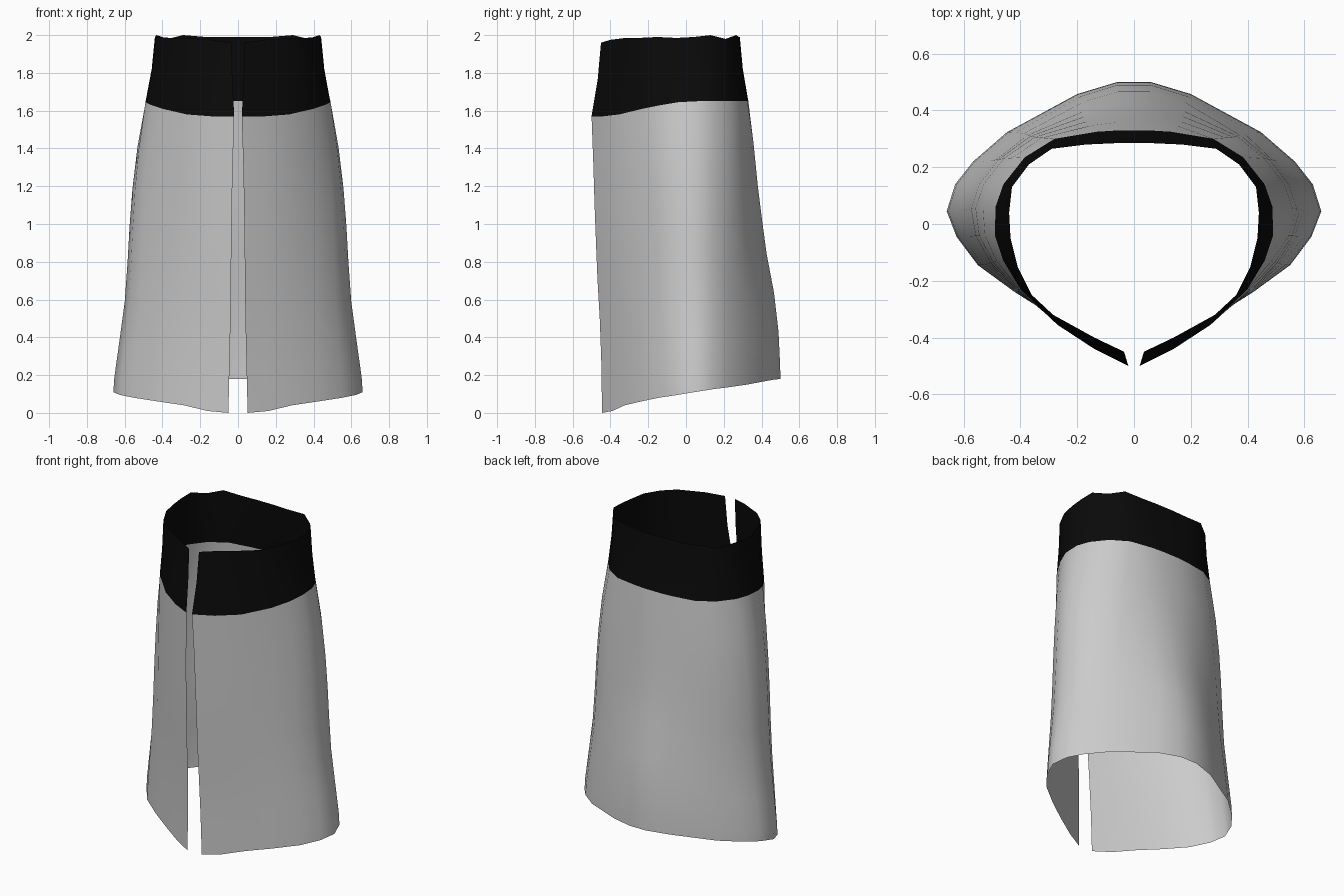
import bpy
import bmesh

default_cube = bpy.data.objects.get("Cube")
if default_cube:
    bpy.data.objects.remove(default_cube, do_unlink=True)


def make_material(name, value):
    material = bpy.data.materials.new(name)
    material.use_nodes = True
    colour = (value, value, value, 1.0)
    material.diffuse_color = colour
    shader = material.node_tree.nodes["Principled BSDF"]
    shader.inputs["Base Color"].default_value = colour
    shader.inputs["Roughness"].default_value = 0.8
    return material


# Half outlines (x, y, z), running from the front slit round to the back
waist_line = [
    (.035, -.45, 1.96), (.14, -.4, 1.975), (.285, -.32, 1.985),
    (.36, -.25, 1.985), (.41, -.15, 1.99), (.435, -.05, 1.985),
    (.44, .04, 1.99), (.43, .13, 2), (.37, .21, 1.98),
    (.29, .265, 2), (.17, .28, 1.99), (.06, .285, 1.99)]
seam_line = [
    (.02, -.5, 1.57), (.14, -.44, 1.57), (.27, -.355, 1.58),
    (.4, -.23, 1.61), (.46, -.13, 1.63), (.49, -.04, 1.645),
    (.488, .06, 1.65), (.46, .14, 1.65), (.385, .235, 1.65),
    (.28, .3, 1.65), (.13, .325, 1.65), (.05, .33, 1.65)]
hem_line = [
    (.05, -.445, 0), (.16, -.39, .01), (.285, -.325, .04),
    (.42, -.24, .06), (.55, -.145, .08), (.625, -.045, .095),
    (.66, .045, .11), (.63, .14, .125), (.567, .22, .135),
    (.447, .324, .15), (.2, .458, .175), (.06, .5, .18)]

# Blend from the upper line to the lower one: sideways, front to back, height
band_rows = [(0, 0, 0), (.35, .35, .5), (1, 1, 1)]
skirt_rows = [
    (0, 0, 0), (.26, .17, .16), (.41, .29, .3), (.5, .43, .43),
    (.56, .57, .55), (.65, .8, .69), (.82, .94, .83), (.97, .99, .95),
    (1, 1, 1)]


def blended_ring(upper, lower, blend):
    """Mix two half outlines and mirror the result into an open ring."""
    half = [
        tuple(a + (b - a) * f for a, b, f in zip(start, end, blend))
        for start, end in zip(upper, lower)]
    mirrored = [(-x, y, z) for x, y, z in reversed(half)]
    return half + mirrored


def make_sheet(name, upper, lower, rows, material):
    """Loft a thin cloth sheet, left open at the front slit."""
    bm = bmesh.new()
    rings = [
        [bm.verts.new(point) for point in blended_ring(upper, lower, blend)]
        for blend in rows]
    for above, below in zip(rings, rings[1:]):
        for i in range(len(above) - 1):
            bm.faces.new((above[i], below[i], below[i + 1], above[i + 1]))
    mesh = bpy.data.meshes.new(name)
    bm.to_mesh(mesh)
    bm.free()
    mesh.materials.append(material)
    mesh.shade_smooth()
    sheet = bpy.data.objects.new(name, mesh)
    bpy.context.collection.objects.link(sheet)
    return sheet


black_cloth = make_material("black cloth", .003)
grey_cloth = make_material("grey cloth", .6)

# Waistband above the seam, skirt panel below it
make_sheet("waistband", waist_line, seam_line, band_rows, black_cloth)
make_sheet("skirt", seam_line, hem_line, skirt_rows, grey_cloth)
